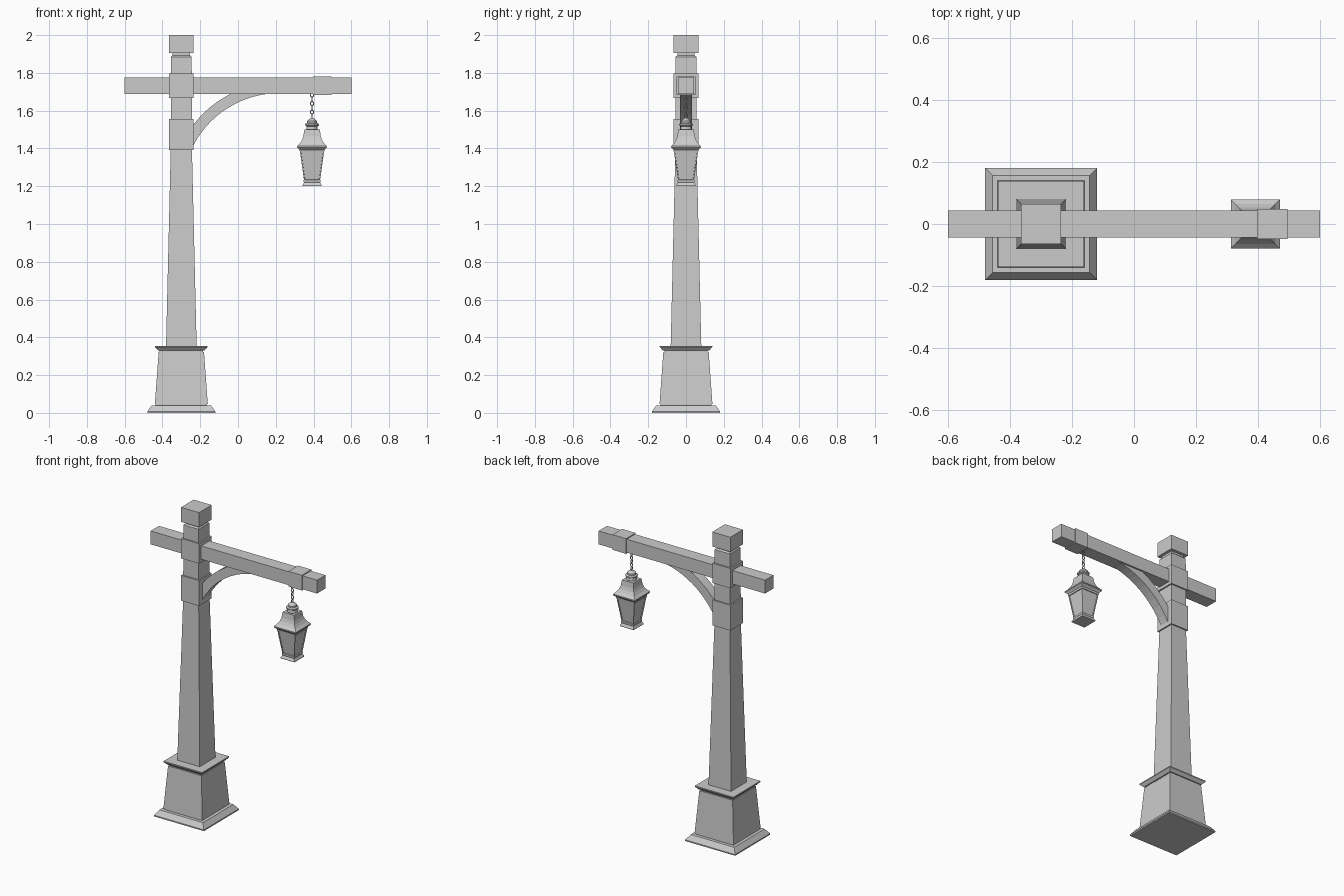
import bpy, bmesh
from math import pi, cos, sin, sqrt

if "Cube" in bpy.data.objects:
    bpy.data.objects.remove(bpy.data.objects["Cube"])

POST_X, LAMP_X = -0.30, 0.392


def finish(name, bm):
    bmesh.ops.recalc_face_normals(bm, faces=bm.faces)
    me = bpy.data.meshes.new(name)
    bm.to_mesh(me)
    bm.free()
    ob = bpy.data.objects.new(name, me)
    bpy.context.collection.objects.link(ob)
    return ob


def loft(name, cx, profile, sides=4, inset=None, smooth=False):
    """Stack of regular rings; profile = (half width, z)."""
    bm = bmesh.new()
    k = 1 / cos(pi / sides)
    rings = [[bm.verts.new((cx + r * k * cos(2 * pi * (i + .5) / sides),
                            r * k * sin(2 * pi * (i + .5) / sides), z))
              for i in range(sides)] for r, z in profile]
    walls = []
    for a, b in zip(rings, rings[1:]):
        for i in range(sides):
            j = (i + 1) % sides
            walls.append(bm.faces.new((a[i], a[j], b[j], b[i])))
    bm.faces.new(rings[0][::-1])
    bm.faces.new(rings[-1])
    for f in walls:
        f.smooth = smooth
    if inset:
        bmesh.ops.recalc_face_normals(bm, faces=bm.faces)
        bmesh.ops.inset_individual(bm, faces=walls, thickness=inset, depth=0)
        bmesh.ops.inset_individual(bm, faces=walls, thickness=0.001, depth=-0.005)
    return finish(name, bm)


def box(name, x0, x1, hy, z0, z1):
    bm = bmesh.new()
    bmesh.ops.create_cube(bm, size=1)
    for v in bm.verts:
        v.co = ((x0 + x1) / 2 + v.co.x * (x1 - x0), v.co.y * 2 * hy,
                (z0 + z1) / 2 + v.co.z * (z1 - z0))
    return finish(name, bm)


# Stepped base
loft("base_plinth", POST_X, [(.18, 0), (.18, .008), (.157, .04), (.136, .04), (.136, .047)])
loft("base_body", POST_X, [(.14, .047), (.12, .322), (.115, .322), (.115, .33),
                           (.122, .33), (.139, .348), (.139, .355)])

# Tapered post, collars and cap
loft("post", POST_X, [(.081, .355), (.056, 1.4), (.055, 1.885), (.046, 1.893), (.046, 1.91)])
loft("lower_collar", POST_X, [(.065, 1.392), (.065, 1.557)])
loft("upper_collar", POST_X, [(.065, 1.668), (.065, 1.797)])
loft("post_cap", POST_X, [(.065, 1.905), (.065, 2.0)])

# Cross beam and its sleeve
box("cross_beam", -.6, .6, .043, 1.688, 1.775)
box("beam_sleeve", .397, .495, .049, 1.682, 1.781)

# Curved brace: strip between two concentric arcs
CX, CZ = .2205, 1.176


def arc(r, x0, x1, n=12):
    a0, a1 = [(x - CX) / r for x in (x0, x1)]
    xs = [CX + r * (a0 + (a1 - a0) * i / n) for i in range(n + 1)]
    return [(x, CZ + sqrt(r * r - (x - CX) ** 2)) for x in xs]


bm = bmesh.new()
outline = arc(.517, -.25, .19) + arc(.575, -.25, 0)[::-1]
face = bm.faces.new([bm.verts.new((x, -.032, z)) for x, z in outline])
ext = bmesh.ops.extrude_face_region(bm, geom=[face])
for v in ext["geom"]:
    if isinstance(v, bmesh.types.BMVert):
        v.co.y = .032
finish("brace", bm)

# Hanging chain: alternating elongated links
LINKS = 6
for i in range(LINKS):
    bpy.ops.mesh.primitive_torus_add(
        major_segments=12, minor_segments=6, major_radius=.008, minor_radius=.0028,
        location=(LAMP_X, 0, 1.683 - i * .0225),
        rotation=(pi / 2, 0, (i % 2) * pi / 2))
    link = bpy.context.object
    link.name = f"chain_link_{i + 1}"
    link.scale.y = 1.4

# Lantern
loft("lantern_finial", LAMP_X, [(.026, 1.495), (.03, 1.503), (.028, 1.517), (.036, 1.522),
                                (.036, 1.53), (.026, 1.535), (.026, 1.545), (.018, 1.553),
                                (.008, 1.56)], sides=12)
loft("lantern_roof", LAMP_X, [(.064, 1.38), (.066, 1.392), (.079, 1.405), (.079, 1.412),
                              (.064, 1.427), (.053, 1.445), (.046, 1.465),
                              (.043, 1.487), (.041, 1.5)])
loft("lantern_body", LAMP_X, [(.042, 1.228), (.064, 1.385)], inset=.007)
loft("lantern_foot", LAMP_X, [(.05, 1.2), (.05, 1.206), (.043, 1.22), (.045, 1.225), (.045, 1.232)])
